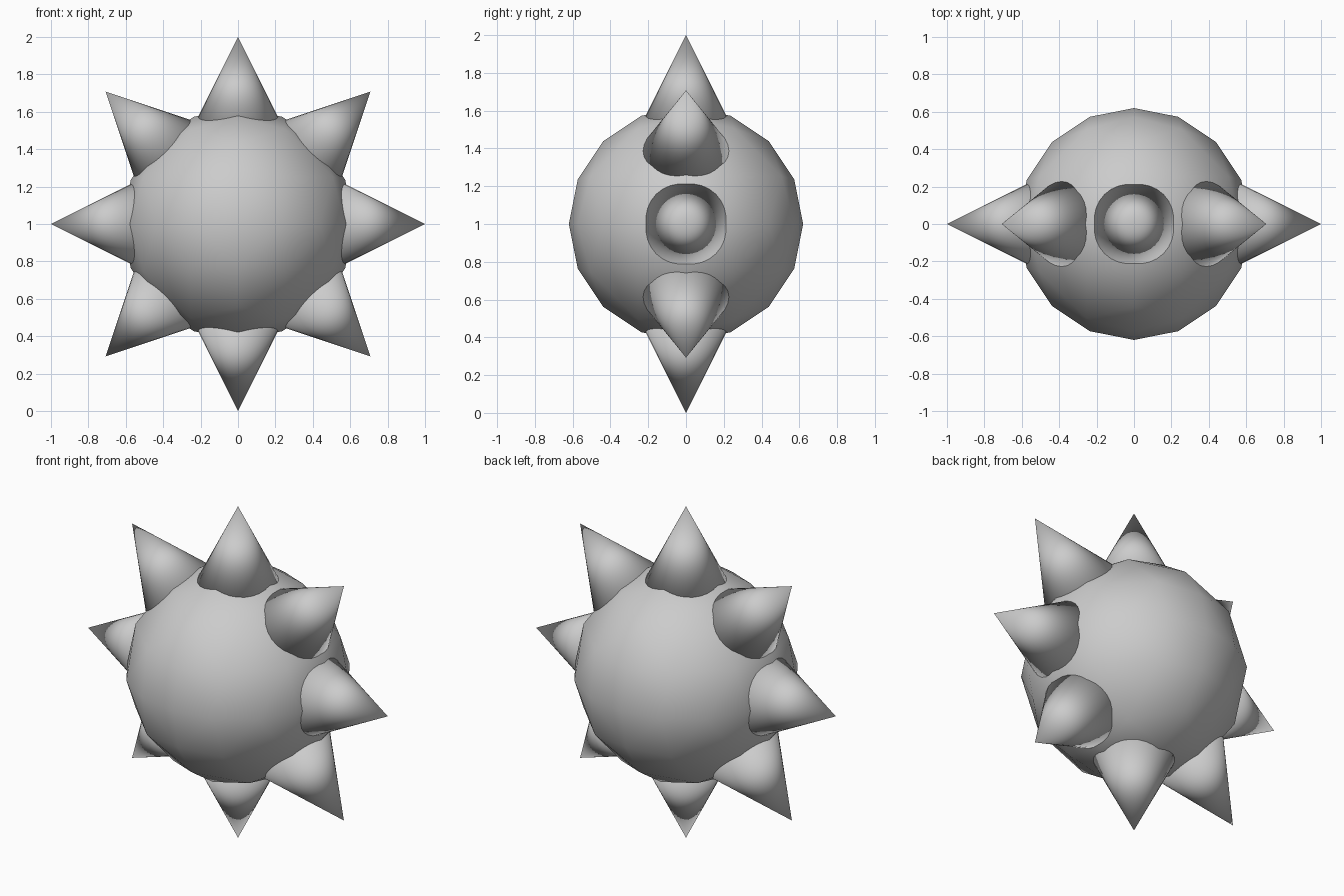
import bpy, bmesh, math
from mathutils import Matrix, Vector

if "Cube" in bpy.data.objects:
    bpy.data.objects.remove(bpy.data.objects["Cube"])

CENTRE = Vector((0, 0, 1))
BODY_RADIUS = 0.62


def make_object(name, bm):
    bmesh.ops.recalc_face_normals(bm, faces=bm.faces[:])
    for face in bm.faces:
        face.smooth = True
    mesh = bpy.data.meshes.new(name)
    bm.to_mesh(mesh)
    bm.free()
    obj = bpy.data.objects.new(name, mesh)
    obj.location = CENTRE
    bpy.context.collection.objects.link(obj)
    return obj


# Round body: octahedron split twice, each time pushed out to the sphere
bm = bmesh.new()
axes = [bm.verts.new(v) for v in
        ((1, 0, 0), (0, 1, 0), (-1, 0, 0), (0, -1, 0), (0, 0, 1), (0, 0, -1))]
for i in range(4):
    a, b = axes[i], axes[(i + 1) % 4]
    bm.faces.new((a, b, axes[4]))
    bm.faces.new((b, a, axes[5]))
for level in range(2):
    bmesh.ops.subdivide_edges(bm, edges=bm.edges[:], cuts=1, use_grid_fill=True)
    for v in bm.verts:
        v.co = v.co.normalized() * BODY_RADIUS
make_object("body", bm)

# Ring of eight conical spikes around the front-facing circle
TIP, BASE = 1.0, 0.52
for i in range(8):
    bm = bmesh.new()
    bmesh.ops.create_cone(bm, cap_ends=True, cap_tris=False, segments=32,
                          radius1=(TIP - BASE) * 0.5, radius2=0, depth=TIP - BASE,
                          matrix=Matrix.Translation((0, 0, (TIP + BASE) / 2)))
    bmesh.ops.remove_doubles(bm, verts=bm.verts[:], dist=1e-5)
    spike = make_object(f"spike_{i + 1}", bm)
    spike.rotation_euler = (0, i * math.pi / 4, 0)
